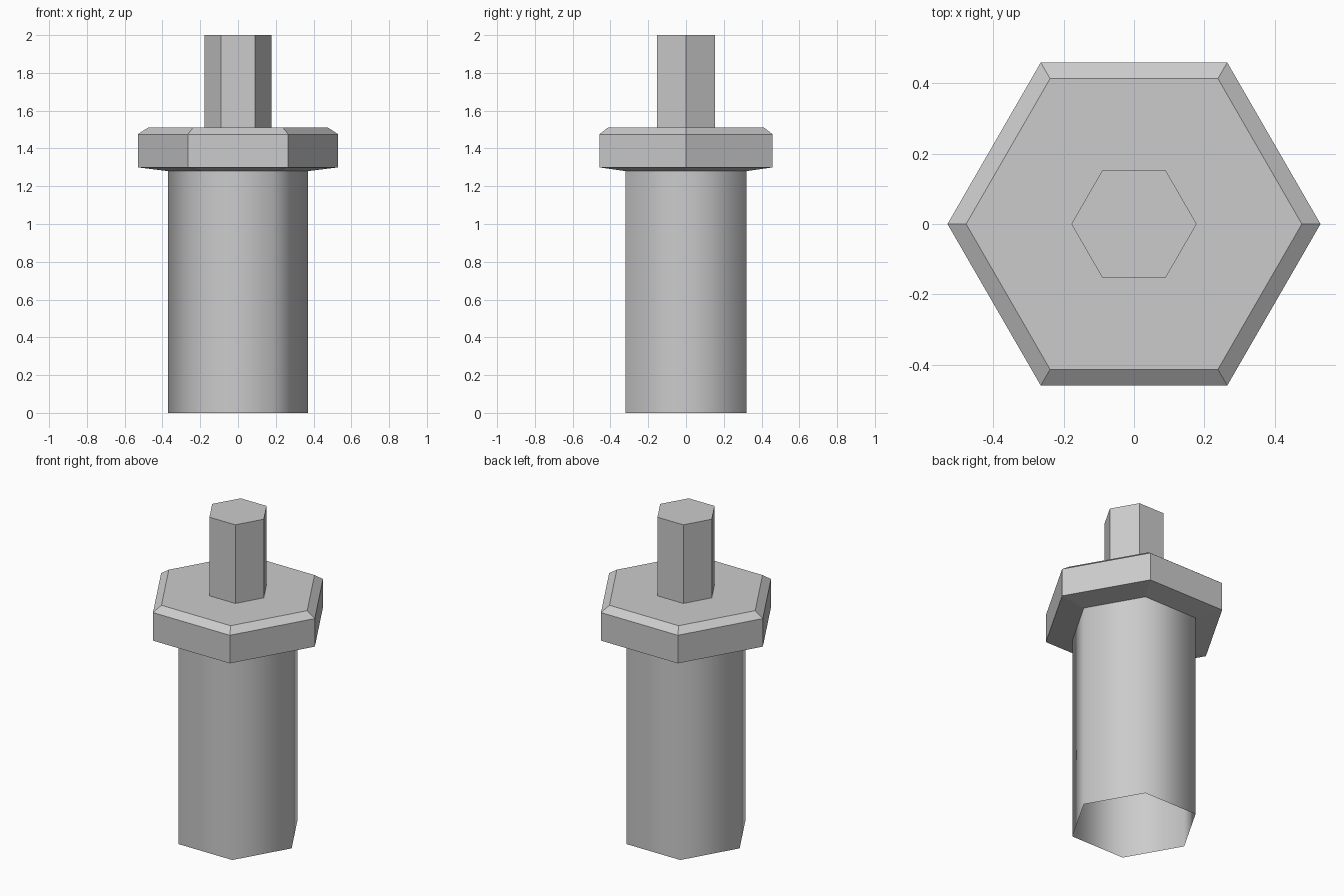
import bpy
import bmesh
from math import cos, sin, tau

cube = bpy.data.objects.get("Cube")
if cube:
    bpy.data.objects.remove(cube, do_unlink=True)

SIDES = 6

grey = bpy.data.materials.new("light grey metal")
grey.use_nodes = True
colour = (0.6, 0.6, 0.6, 1)
grey.diffuse_color = colour
grey.node_tree.nodes["Principled BSDF"].inputs["Base Color"].default_value = colour


def hex_part(name, profile, cap_top=False, smooth=False):
    """Sweep a (radius, height) profile, bottom to top, round a hexagon."""
    bm = bmesh.new()
    rings = [[bm.verts.new((r * cos(tau * i / SIDES), r * sin(tau * i / SIDES), z))
              for i in range(SIDES)] for r, z in profile]
    for low, high in zip(rings, rings[1:]):
        for i in range(SIDES):
            j = (i + 1) % SIDES
            bm.faces.new((low[i], low[j], high[j], high[i]))
    if cap_top:
        bm.faces.new(rings[-1])
    for face in bm.faces:
        face.smooth = smooth
    mesh = bpy.data.meshes.new(name)
    bm.to_mesh(mesh)
    bm.free()
    mesh.materials.append(grey)
    obj = bpy.data.objects.new(name, mesh)
    bpy.context.collection.objects.link(obj)
    return obj


# Softly shaded hollow sleeve, open at the bottom
hex_part("sleeve", [(0.37, 0), (0.37, 1.28)], smooth=True)

# Wide collar with sloped underside and chamfered top
hex_part("collar", [(0.37, 1.28), (0.53, 1.30), (0.53, 1.475),
                    (0.477, 1.51), (0.178, 1.51)])

# Narrow drive shaft
hex_part("drive_shaft", [(0.178, 1.51), (0.178, 2)], cap_top=True)
